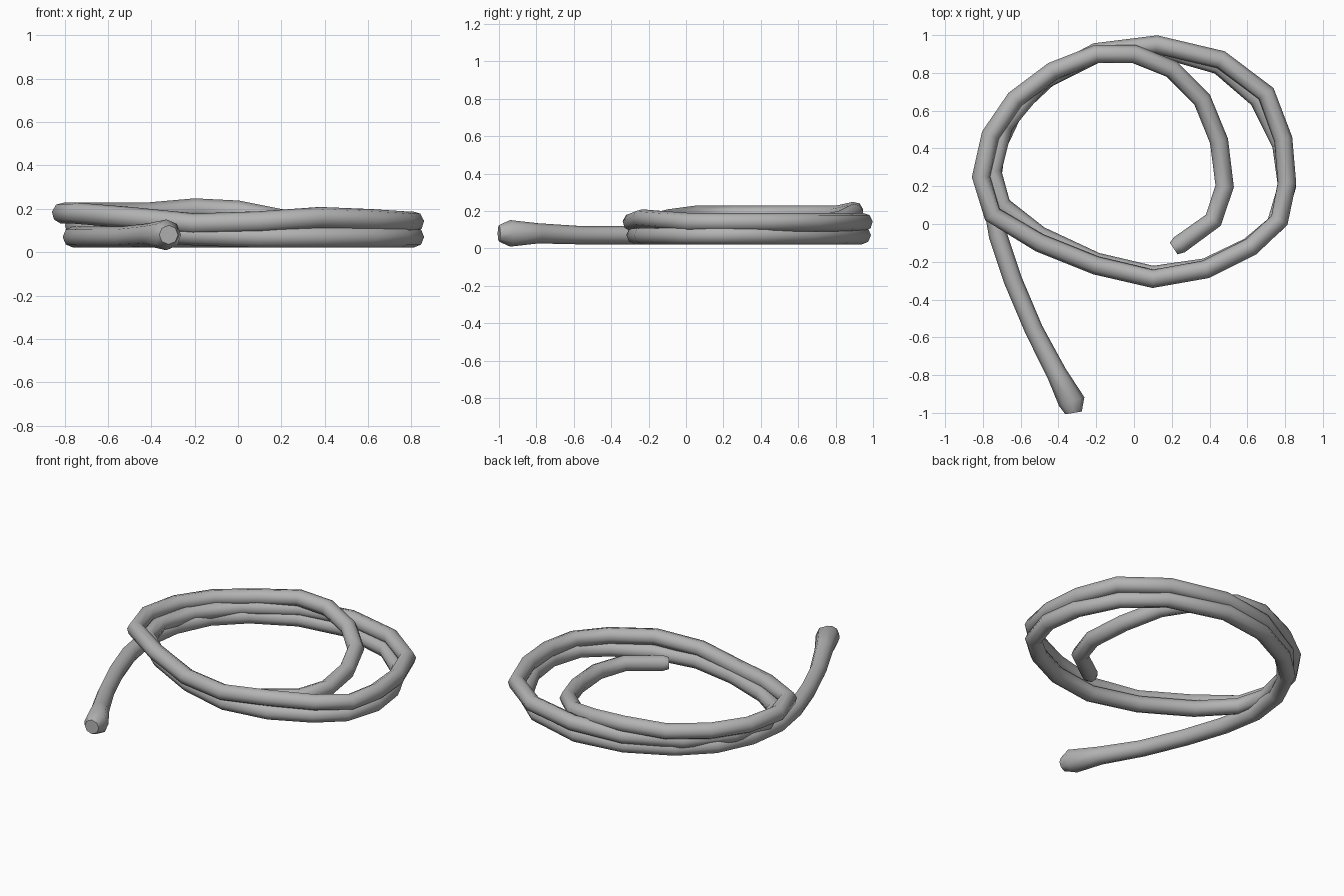
import bpy
import math

# Remove the default cube only
default_cube = bpy.data.objects.get("Cube")
if default_cube:
    bpy.data.objects.remove(default_cube, do_unlink=True)


def make_material(name, color):
    material = bpy.data.materials.new(name)
    material.use_nodes = True
    material.diffuse_color = color
    material.node_tree.nodes["Principled BSDF"].inputs["Base Color"].default_value = color
    return material


def make_tube(name, path, radius, radius_scales, material):
    """Sweep an eight-sided section along a faceted path and bake it to a mesh."""
    curve = bpy.data.curves.new(name + "_path", "CURVE")
    curve.dimensions = "3D"
    curve.twist_mode = "MINIMUM"
    curve.bevel_depth = radius
    curve.bevel_resolution = 2
    curve.use_fill_caps = True
    spline = curve.splines.new("POLY")
    spline.points.add(len(path) - 1)
    for index, (point, position) in enumerate(zip(spline.points, path)):
        point.co = (*position, 1)
        point.radius = radius_scales.get(index, 1)

    helper = bpy.data.objects.new(name + "_helper", curve)
    bpy.context.scene.collection.objects.link(helper)
    depsgraph = bpy.context.evaluated_depsgraph_get()
    mesh = bpy.data.meshes.new_from_object(helper.evaluated_get(depsgraph))
    bpy.data.objects.remove(helper, do_unlink=True)

    tube = bpy.data.objects.new(name, mesh)
    bpy.context.scene.collection.objects.link(tube)
    mesh.materials.clear()
    mesh.materials.append(material)
    bpy.context.view_layer.objects.active = tube
    tube.select_set(True)
    bpy.ops.object.shade_smooth_by_angle(angle=math.radians(50))
    return tube


# Straight loose end, lying on the ground, with a swollen tip
loose_end = [(-.32, -1, .08), (-.33, -.94, .08), (-.41, -.79, .08),
             (-.53, -.56, .07), (-.64, -.3, .07), (-.72, -.06, .07)]

# First turn of the coil
lower_turn = [(-.76, .17, .07), (-.73, .4, .07), (-.63, .61, .07), (-.46, .77, .07),
              (-.2, .9, .07), (.1, .94, .07), (.45, .84, .07), (.66, .66, .07),
              (.78, .42, .07), (.81, .2, .07), (.75, 0, .07), (.61, -.12, .07),
              (.38, -.23, .07), (.1, -.27, .07), (-.2, -.2, .08), (-.5, -.06, .1)]

# Second turn, resting on the first
upper_turn = [(-.7, .1, .12), (-.75, .28, .12), (-.69, .52, .12), (-.5, .75, .12),
              (-.2, .91, .13), (.12, .95, .14), (.46, .87, .14), (.7, .69, .14),
              (.79, .45, .14), (.81, .22, .14), (.77, .02, .14), (.62, -.12, .15),
              (.38, -.24, .16), (.1, -.29, .14), (-.2, -.22, .13), (-.5, -.1, .16)]

# Last part climbs over the coil and drops inside it
inner_end = [(-.75, .05, .18), (-.81, .25, .18), (-.76, .47, .18), (-.63, .66, .18),
             (-.43, .81, .18), (-.2, .9, .2), (0, .9, .19), (.2, .82, .15),
             (.36, .66, .12), (.45, .44, .09), (.48, .2, .08), (.42, .02, .08),
             (.24, -.11, .08), (.21, -.13, .08)]

path = loose_end + lower_turn + upper_turn + inner_end
last = len(path) - 1
swelling = {0: .9, 1: 1.45, 2: 1.1, last: .75}

rope_grey = make_material("rope_grey", (.45, .45, .45, 1))
make_tube("coiled_rope", path, .049, swelling, rope_grey)
